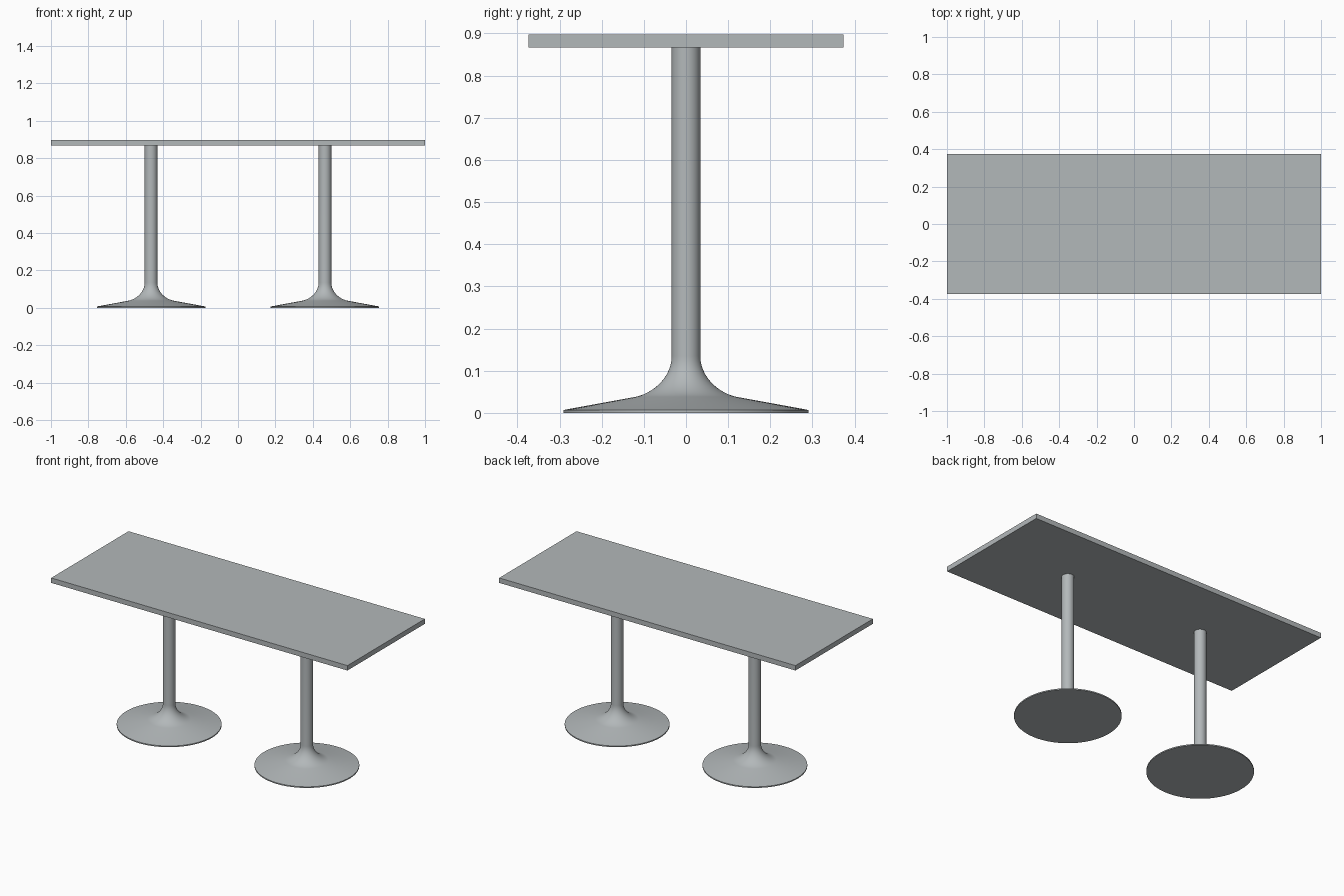
import bpy, bmesh, math
from mathutils import Vector
from mathutils.geometry import interpolate_bezier

if "Cube" in bpy.data.objects:
    bpy.data.objects.remove(bpy.data.objects["Cube"])

TOP_Z, THICK, HALF_X, HALF_Y = 0.897, 0.03, 1.0, 0.373
LEG_X, LEG_R, FOOT_R, SIDES = 0.465, 0.034, 0.29, 64

grey = bpy.data.materials.new("satin_grey")
grey.diffuse_color = (0.45, 0.48, 0.49, 1)
grey.use_nodes = True
grey.node_tree.nodes["Principled BSDF"].inputs["Base Color"].default_value = grey.diffuse_color


def finish(name, bm):
    bmesh.ops.recalc_face_normals(bm, faces=bm.faces)
    mesh = bpy.data.meshes.new(name)
    bm.to_mesh(mesh)
    bm.free()
    mesh.materials.append(grey)
    obj = bpy.data.objects.new(name, mesh)
    bpy.context.collection.objects.link(obj)
    return obj


# Table top: thin rectangular slab
bm = bmesh.new()
bmesh.ops.create_cube(bm, size=1)
bmesh.ops.scale(bm, vec=(2 * HALF_X, 2 * HALF_Y, THICK), verts=bm.verts)
bmesh.ops.translate(bm, vec=(0, 0, TOP_Z - THICK / 2), verts=bm.verts)
finish("table_top", bm)

# Pedestal profile: flat underside, thin rim, shallow cone, flared neck, column
flare = interpolate_bezier(Vector((0.12, 0, 0.038)), Vector((0.077, 0, 0.047)),
                           Vector((LEG_R, 0, 0.085)), Vector((LEG_R, 0, 0.135)), 14)
profile = [Vector((0, 0, 0)), Vector((FOOT_R, 0, 0)), Vector((FOOT_R, 0, 0.007)),
           *flare, Vector((LEG_R, 0, TOP_Z - THICK)), Vector((0, 0, TOP_Z - THICK))]


def pedestal(name, x):
    bm = bmesh.new()
    verts = [bm.verts.new(p) for p in profile]
    edges = [bm.edges.new(pair) for pair in zip(verts, verts[1:])]
    bmesh.ops.spin(bm, geom=verts + edges, cent=(0, 0, 0), axis=(0, 0, 1),
                   angle=math.tau, steps=SIDES)
    bmesh.ops.remove_doubles(bm, verts=bm.verts, dist=1e-5)
    obj = finish(name, bm)
    obj.location.x = x
    bpy.ops.object.select_all(action='DESELECT')
    obj.select_set(True)
    bpy.context.view_layer.objects.active = obj
    bpy.ops.object.shade_smooth_by_angle(angle=math.radians(30))


# Two matching pedestals
for side, sign in (("left", -1), ("right", 1)):
    pedestal(side + "_pedestal", sign * LEG_X)
